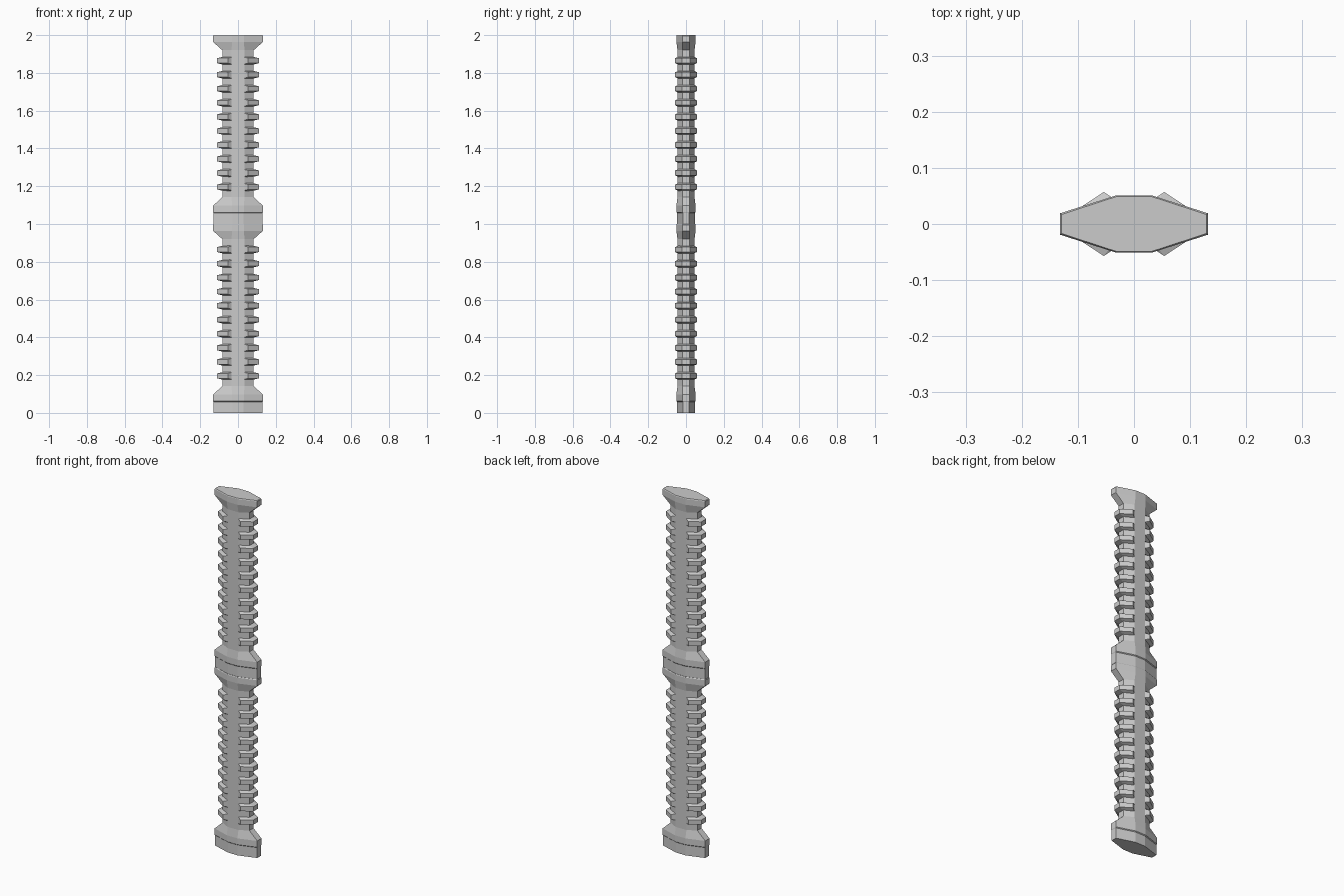
import bpy, bmesh

if "Cube" in bpy.data.objects:
    bpy.data.objects.remove(bpy.data.objects["Cube"])


def make_object(name, bm):
    bmesh.ops.recalc_face_normals(bm, faces=bm.faces)
    mesh = bpy.data.meshes.new(name)
    bm.to_mesh(mesh)
    bm.free()
    obj = bpy.data.objects.new(name, mesh)
    bpy.context.collection.objects.link(obj)
    return obj


def bridge(bm, a, b):
    n = len(a)
    for i in range(n):
        j = (i + 1) % n
        bm.faces.new((a[i], a[j], b[j], b[i]))


def octagon(hx, hy, flat_x, flat_y, z):
    return [(flat_x, -hy, z), (hx, -flat_y, z), (hx, flat_y, z), (flat_x, hy, z),
            (-flat_x, hy, z), (-hx, flat_y, z), (-hx, -flat_y, z), (-flat_x, -hy, z)]


# half width, half depth, half front flat, half side flat, height
SHAFT_PROFILE = [
    (0.130, 0.047, 0.030, 0.016, 0.000),
    (0.130, 0.047, 0.030, 0.016, 0.058),
    (0.132, 0.051, 0.032, 0.019, 0.062),
    (0.132, 0.051, 0.032, 0.019, 0.097),
    (0.083, 0.045, 0.034, 0.018, 0.142),
    (0.083, 0.045, 0.034, 0.018, 0.920),
    (0.132, 0.051, 0.032, 0.019, 0.964),
    (0.132, 0.051, 0.032, 0.019, 0.996),
    (0.129, 0.049, 0.031, 0.017, 1.000),
]


def shaft(name, z0):
    bm = bmesh.new()
    rings = [[bm.verts.new((x, y, z + z0)) for x, y, z in octagon(*row)]
             for row in SHAFT_PROFILE]
    for a, b in zip(rings, rings[1:]):
        bridge(bm, a, b)
    bm.faces.new(rings[0])
    bm.faces.new(rings[-1])
    return make_object(name, bm)


# Plan of one rib wrapping the right edge: outer crest and root inside the shaft
RIB_OUTER = [(0.034, 0.044), (0.054, 0.057), (0.110, 0.020),
             (0.110, -0.020), (0.054, -0.057), (0.034, -0.044)]
RIB_ROOT = [(0.032, 0.042), (0.040, 0.040), (0.078, 0.017),
            (0.078, -0.017), (0.040, -0.040), (0.032, -0.042)]


def ribs(name, z0):
    bm = bmesh.new()
    for side in (1, -1):
        for k in range(10):
            z = z0 + 0.196 + k * 0.0743
            sections = []
            for i, ((ox, oy), (rx, ry)) in enumerate(zip(RIB_OUTER, RIB_ROOT)):
                crest = 0.018 if i in (0, 5) else 0.013
                sections.append([bm.verts.new((side * x, y, z + h)) for x, y, h in
                                 ((rx, ry, 0.021), (ox, oy, crest),
                                  (ox, oy, -crest), (rx, ry, -0.021))])
            for a, b in zip(sections, sections[1:]):
                bridge(bm, a, b)
            bm.faces.new(sections[0])
            bm.faces.new(sections[-1])
    return make_object(name, bm)


# Two identical stacked segments
for label, z0 in (("lower", 0.0), ("upper", 1.0)):
    shaft(label + "_shaft", z0)
    ribs(label + "_ribs", z0)
